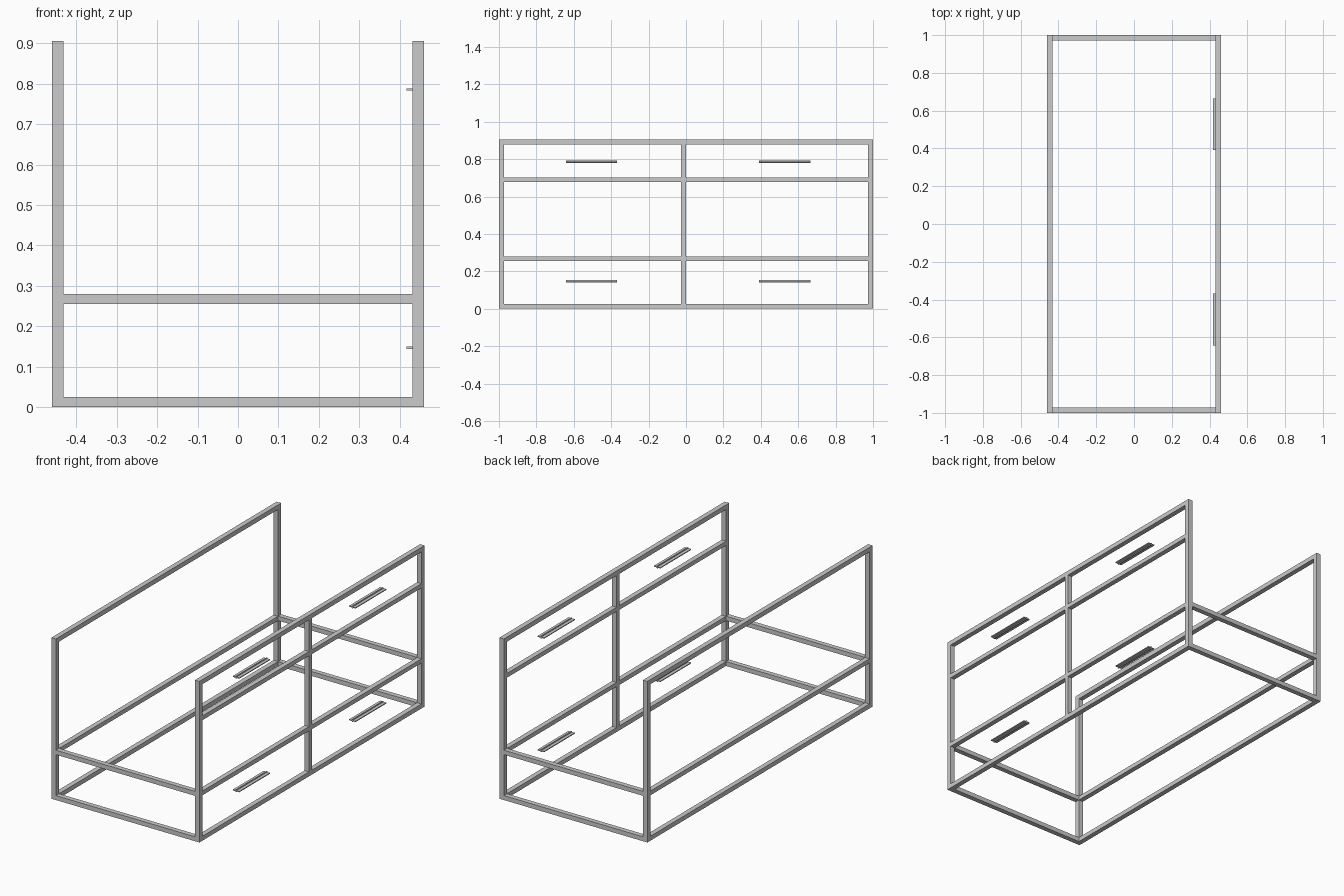
import bpy

if "Cube" in bpy.data.objects:
    bpy.data.objects.remove(bpy.data.objects["Cube"])

T = 0.028          # bar thickness
X, Y, H = 0.46, 1.0, 0.905


def box(name, x0, x1, y0, y1, z0, z1):
    bpy.ops.mesh.primitive_cube_add(
        size=1, location=((x0 + x1) / 2, (y0 + y1) / 2, (z0 + z1) / 2))
    o = bpy.context.object
    o.name = name
    o.scale = (x1 - x0, y1 - y0, z1 - z0)
    return o


# long side frames
for side, x0, rails in (("left", -X, (0.255,)), ("right", X - T, (0.255, 0.677))):
    x1 = x0 + T
    for end, y0 in (("front", -Y), ("back", Y - T)):
        box(f"{side}_{end}_post", x0, x1, y0, y0 + T, 0, H)
    box(f"{side}_top_rail", x0, x1, -Y + T, Y - T, H - 0.026, H)
    box(f"{side}_bottom_rail", x0, x1, -Y + T, Y - T, 0, 0.025)
    for z in rails:
        box(f"{side}_middle_rail", x0, x1, -Y + T, Y - T, z, z + 0.024)

# centre divider on the drawer side
box("divider_post", X - T, X, -0.026, 0, 0.025, H - 0.026)

# cross bars at both ends
for end, y0 in (("front", -Y), ("back", Y - T)):
    for z in (0, 0.255):
        box(f"{end}_cross_bar", -X + T, X - T, y0, y0 + T, z, z + 0.025)

# drawer pulls: an extruded flat strip with a central rib
a, b, c = 0.0025, 0.0065, 0.003
xi, xm, xo = 0.417, 0.437, 0.457
profile = [(xi, -a), (xm - c, -a), (xm - c, -b), (xm + c, -b), (xm + c, -a), (xo, -a),
           (xo, a), (xm + c, a), (xm + c, b), (xm - c, b), (xm - c, a), (xi, a)]
n = len(profile)
for y0, y1 in ((-0.642, -0.368), (0.391, 0.665)):
    for z in (0.147, 0.785):
        verts = [(x, y, z + dz) for y in (y0, y1) for x, dz in profile]
        faces = [tuple(range(n)), tuple(range(2 * n - 1, n - 1, -1))]
        faces += [(i, i + n, (i + 1) % n + n, (i + 1) % n) for i in range(n)]
        me = bpy.data.meshes.new("drawer_handle")
        me.from_pydata(verts, [], faces)
        o = bpy.data.objects.new("drawer_handle", me)
        bpy.context.collection.objects.link(o)
